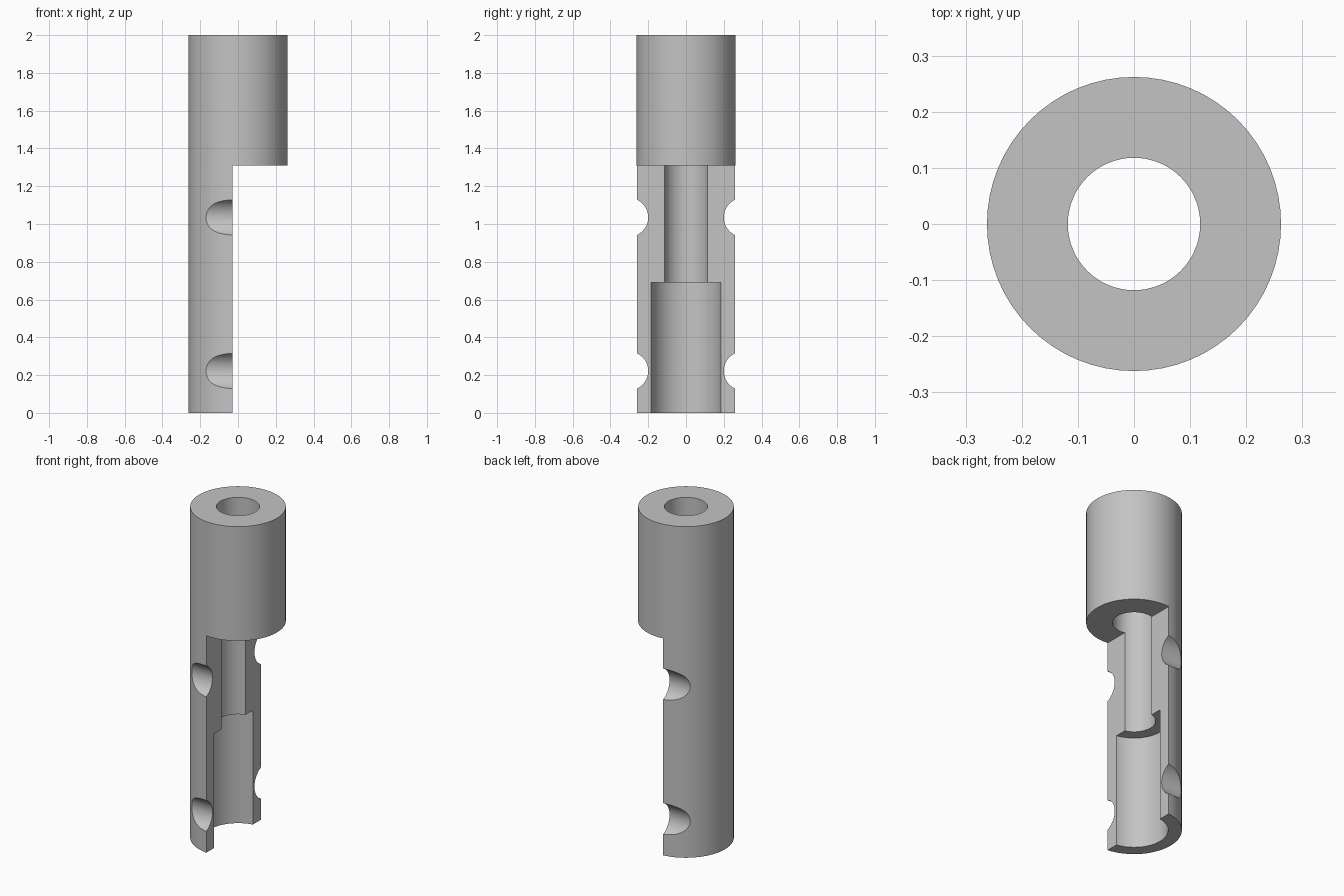
import bpy
import math

default = bpy.data.objects.get("Cube")
if default:
    bpy.data.objects.remove(default, do_unlink=True)

RADIUS = 0.262
HEIGHT = 2.0
CUT_X = -0.03        # flat face of the half-round stem
COLLAR_Z = 1.31      # underside of the full round collar

# Plain grey material
grey = bpy.data.materials.new("light grey")
grey.use_nodes = True
colour = (0.55, 0.55, 0.55, 1)
grey.diffuse_color = colour
grey.node_tree.nodes["Principled BSDF"].inputs["Base Color"].default_value = colour


def cylinder(name, radius, depth, location, rotation=(0, 0, 0), sides=64):
    bpy.ops.mesh.primitive_cylinder_add(vertices=sides, radius=radius, depth=depth,
                                        location=location, rotation=rotation)
    obj = bpy.context.object
    obj.name = name
    return obj


def box(name, low, high):
    middle = [(a + b) / 2 for a, b in zip(low, high)]
    bpy.ops.mesh.primitive_cube_add(size=1, location=middle)
    obj = bpy.context.object
    obj.name = name
    obj.scale = [b - a for a, b in zip(low, high)]
    return obj


def cut(target, cutter):
    cutter.hide_render = True
    mod = target.modifiers.new("cut", 'BOOLEAN')
    mod.operation = 'DIFFERENCE'
    mod.solver = 'EXACT'
    mod.object = cutter
    bpy.context.view_layer.objects.active = target
    bpy.ops.object.modifier_apply(modifier=mod.name)
    bpy.data.objects.remove(cutter, do_unlink=True)


# Round body
body = cylinder("half_cut_sleeve", RADIUS, HEIGHT, (0, 0, HEIGHT / 2))
body.data.materials.append(grey)

# Narrow bore right through, and wider bore at the bottom
cut(body, cylinder("narrow_bore", 0.118, 3, (0, 0, 1)))
cut(body, cylinder("wide_bore", 0.187, 1, (0, 0, 0.19)))

# Open side of the stem
cut(body, box("open_side", (CUT_X, -1, -1), (1, 1, COLLAR_Z)))

# Round clamp grooves across both edges
for z in (0.222, 1.035):
    for side in (-1, 1):
        cut(body, cylinder("groove", 0.103, 1, (0, side * 0.303, z),
                           (0, math.pi / 2, 0), 48))

# Smooth curved walls, crisp edges
bpy.ops.object.select_all(action='DESELECT')
body.select_set(True)
bpy.context.view_layer.objects.active = body
bpy.ops.object.shade_smooth_by_angle(angle=math.radians(30))
